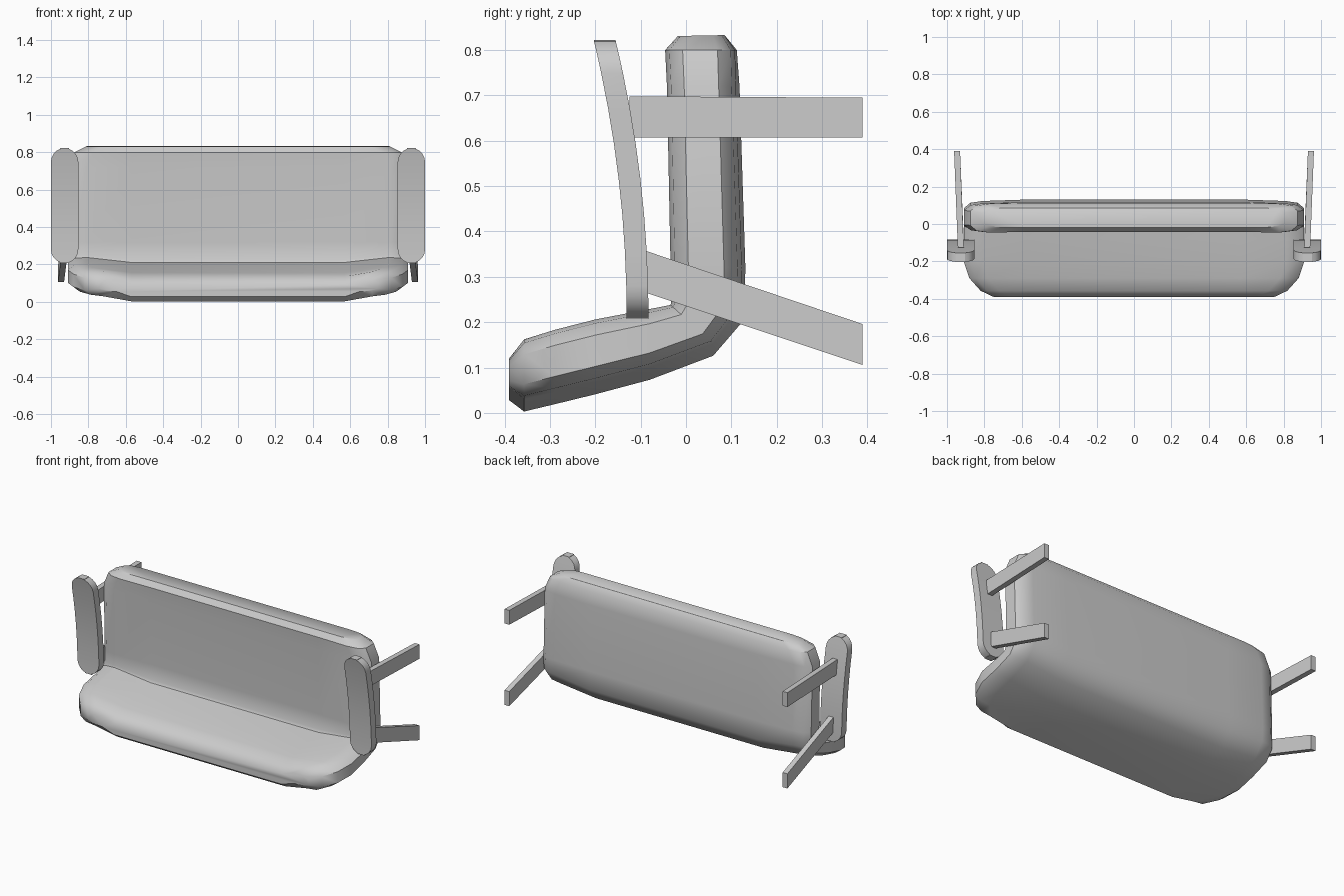
import bpy, bmesh, math

cube = bpy.data.objects.get("Cube")
if cube:
    bpy.data.objects.remove(cube, do_unlink=True)

grey = bpy.data.materials.new("plain grey")
grey.use_nodes = True
colour = (0.6, 0.6, 0.6, 1)
grey.diffuse_color = colour
grey.node_tree.nodes["Principled BSDF"].inputs["Base Color"].default_value = colour


def finish(bm, name, angle=None):
    bmesh.ops.recalc_face_normals(bm, faces=bm.faces)
    mesh = bpy.data.meshes.new(name)
    bm.to_mesh(mesh)
    bm.free()
    mesh.materials.append(grey)
    ob = bpy.data.objects.new(name, mesh)
    bpy.context.collection.objects.link(ob)
    if angle:
        bpy.ops.object.select_all(action='DESELECT')
        ob.select_set(True)
        bpy.context.view_layer.objects.active = ob
        bpy.ops.object.shade_smooth_by_angle(angle=math.radians(angle))
    return ob


def loft(bm, rings):
    """Skin closed rings of points and cap both ends."""
    loops = [[bm.verts.new(p) for p in ring] for ring in rings]
    for a, b in zip(loops, loops[1:]):
        for i in range(len(a)):
            j = (i + 1) % len(a)
            bm.faces.new((a[i], a[j], b[j], b[i]))
    bm.faces.new(loops[0])
    bm.faces.new(loops[-1])


# Cushion: seat and backrest skinned along one bent path
# inner (y, z), outer (y, z), half width, sag of the middle (y, z)
SEAT_SAG, BACK_SAG = (0, -0.027), (0.008, 0)
stations = [
    ((-0.39, 0.12), (-0.39, 0.055), 0.75, SEAT_SAG),
    ((-0.357, 0.162), (-0.357, 0.03), 0.82, SEAT_SAG),
    ((-0.29, 0.183), (-0.29, 0.046), 0.88, SEAT_SAG),
    ((-0.2, 0.206), (-0.2, 0.068), 0.91, SEAT_SAG),
    ((-0.08, 0.229), (-0.08, 0.1), 0.91, SEAT_SAG),
    ((-0.034, 0.238), (0.06, 0.153), 0.91, SEAT_SAG),
    ((-0.032, 0.25), (0.12, 0.23), 0.91, (0.008, -0.025)),
    ((-0.034, 0.32), (0.123, 0.32), 0.91, BACK_SAG),
    ((-0.042, 0.72), (0.11, 0.72), 0.91, BACK_SAG),
    ((-0.046, 0.8), (0.108, 0.8), 0.875, (0.004, 0)),
    ((-0.018, 0.831), (0.085, 0.833), 0.81, (0, 0)),
]


def cushion_ring(inner, outer, w, sag):
    half = [(0.57, 0, 1), (w - 0.1, 0, 0), (w - 0.035, 0.06, 0), (w, 0.25, 0),
            (w, 0.75, 0), (w - 0.035, 0.94, 0), (w - 0.1, 1, 0), (0.57, 1, 1)]
    full = half + [(-x, t, s) for x, t, s in reversed(half)]
    return [(x, *(inner[k] + (outer[k] - inner[k]) * t + sag[k] * s for k in (0, 1)))
            for x, t, s in full]


bm = bmesh.new()
loft(bm, [cushion_ring(*s) for s in stations])
finish(bm, "bench_cushion", 40)


# Armrest pads: stadium outline, bent forward towards the top
def pad_ring(z, half_width, side):
    back = -0.083 - 0.2 * (z - 0.22) ** 2
    cx = side * 0.927
    return [(cx - half_width, back - 0.048, z), (cx + half_width, back - 0.048, z),
            (cx + half_width, back, z), (cx - half_width, back, z)]


def make_pad(name, side):
    r, low, high = 0.073, 0.207, 0.822
    levels = []
    for i in range(1, 6):
        a = math.radians(18 * i)
        levels.append((r * (1 - math.cos(a)), r * math.sin(a)))
    levels.insert(0, (0, 0.024))
    rows = [(low + d, w) for d, w in levels]
    rows += [(low + r + (high - low - 2 * r) * i / 6, r) for i in range(1, 6)]
    rows += [(high - d, w) for d, w in reversed(levels)]
    bm = bmesh.new()
    loft(bm, [pad_ring(z, w, side) for z, w in rows])
    finish(bm, name, 35)


# Support bars: flat strips running back from the pads, splayed outwards
def make_bar(name, side, front, back):
    rings = []
    for (y, bottom, top), x in ((front, 0.926), (back, 0.946)):
        rings.append([(side * (x + dx), y, z) for dx, z in
                      ((-0.016, bottom), (0.016, bottom), (0.016, top), (-0.016, top))])
    bm = bmesh.new()
    loft(bm, rings)
    finish(bm, name)


for label, side in (("left", 1), ("right", -1)):
    make_pad(label + "_arm_pad", side)
    make_bar(label + "_upper_bar", side, (-0.125, 0.607, 0.698), (0.389, 0.607, 0.695))
    make_bar(label + "_lower_bar", side, (-0.088, 0.265, 0.357), (0.389, 0.106, 0.196))
